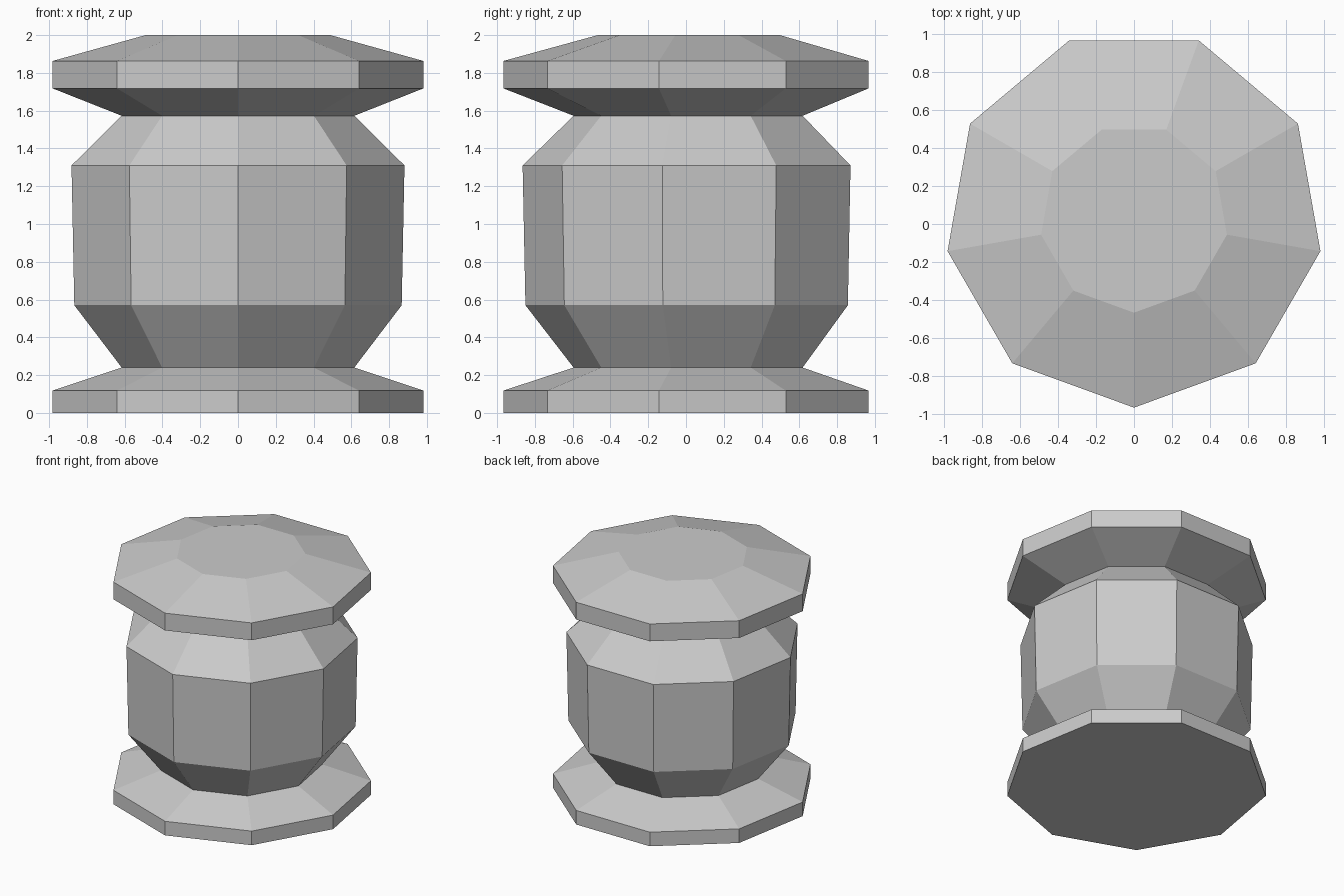
import bpy, bmesh
from math import pi, cos, sin

if "Cube" in bpy.data.objects:
    bpy.data.objects.remove(bpy.data.objects["Cube"])

SIDES = 9
CENTRE_Y = 0.03  # nonagon points to the front, so its axis sits slightly back

# (radius, height) from the base up
PROFILE = [
    (0.997, 0.0), (0.997, 0.118),    # foot rim
    (0.625, 0.24),                   # lower neck
    (0.88, 0.57), (0.895, 1.31),     # barrel body
    (0.625, 1.573),                  # upper neck
    (0.997, 1.718), (0.997, 1.863),  # lid rim
    (0.497, 2.0),                    # lid top
]


def lathe(name, profile):
    bm = bmesh.new()
    rings = []
    for r, z in profile:
        angles = [-pi / 2 + 2 * pi * i / SIDES for i in range(SIDES)]
        rings.append([bm.verts.new((r * cos(a), CENTRE_Y + r * sin(a), z)) for a in angles])
    for low, high in zip(rings, rings[1:]):
        for i in range(SIDES):
            j = (i + 1) % SIDES
            bm.faces.new((low[i], low[j], high[j], high[i]))
    # bottom and top caps
    bm.faces.new(rings[0][::-1])
    bm.faces.new(rings[-1])
    mesh = bpy.data.meshes.new(name)
    bm.to_mesh(mesh)
    bm.free()
    obj = bpy.data.objects.new(name, mesh)
    bpy.context.collection.objects.link(obj)
    return obj


# Whole turned pot: foot, body and lid in one flat-shaded skin
lathe("lidded_pot", PROFILE)
